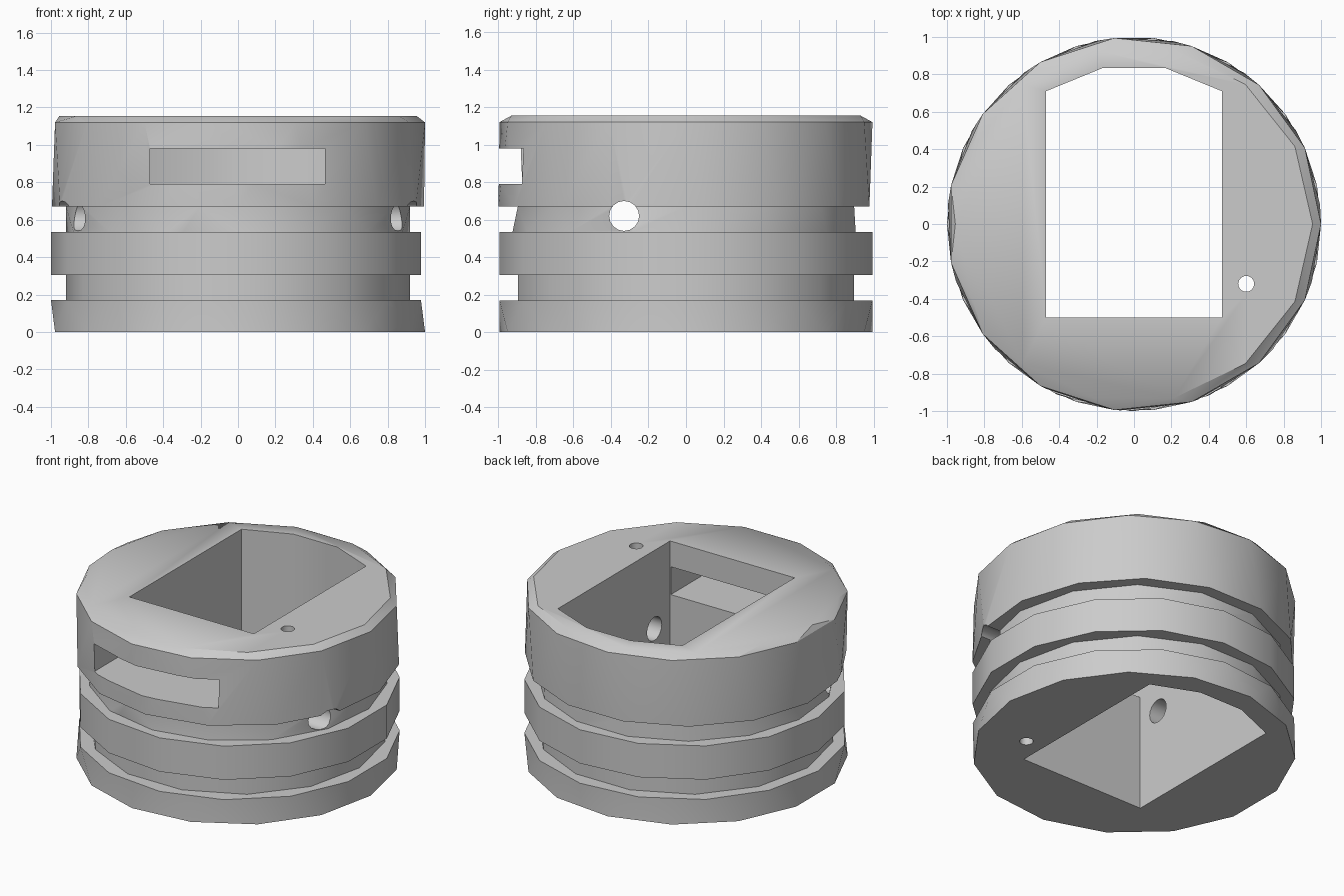
import bpy, bmesh
from math import cos, sin, pi, radians

cube = bpy.data.objects.get("Cube")
if cube:
    bpy.data.objects.remove(cube, do_unlink=True)

grey = bpy.data.materials.new("plain_grey")
grey.use_nodes = True
colour = (0.6, 0.6, 0.6, 1)
grey.diffuse_color = colour
grey.node_tree.nodes["Principled BSDF"].inputs["Base Color"].default_value = colour


def ring(z, radius, sides, turn=0):
    """Points of a regular polygon at height z, first corner at angle turn."""
    angles = [radians(turn) + 2 * pi * i / sides for i in range(sides)]
    return [(radius * cos(a), radius * sin(a), z) for a in angles]


def hull(name, points):
    """Convex solid around the points, with flat areas merged."""
    bm = bmesh.new()
    verts = [bm.verts.new(p) for p in points]
    bmesh.ops.convex_hull(bm, input=verts)
    bmesh.ops.dissolve_limit(bm, angle_limit=0.002, verts=bm.verts, edges=bm.edges)
    bmesh.ops.recalc_face_normals(bm, faces=bm.faces)
    mesh = bpy.data.meshes.new(name)
    bm.to_mesh(mesh)
    bm.free()
    mesh.materials.append(grey)
    obj = bpy.data.objects.new(name, mesh)
    bpy.context.collection.objects.link(obj)
    return obj


def combine(target, tool, operation):
    """Apply a boolean and remove the tool."""
    tool.hide_render = True
    mod = target.modifiers.new(operation.lower(), "BOOLEAN")
    mod.operation = operation
    mod.solver = "EXACT"
    mod.object = tool
    bpy.context.view_layer.objects.active = target
    bpy.ops.object.modifier_apply(modifier=mod.name)
    bpy.data.objects.remove(tool, do_unlink=True)


# Stacked body: foot, groove, middle band, groove, upper drum with chamfer
body = hull("ring_body", ring(0, 1, 15) + ring(0.17, 1, 15, 180))
stack = [
    ("lower_groove", ring(0.17, 0.92, 14) + ring(0.305, 0.92, 14)),
    ("middle_band", ring(0.305, 1, 15, 180) + ring(0.535, 1, 15, 180)),
    ("upper_groove", ring(0.535, 0.925, 15, -90) + ring(0.67, 0.92, 14)),
    ("upper_drum", ring(0.67, 1, 15, -90) + ring(1.12, 1, 15) + ring(1.155, 0.955, 14)),
]
for name, points in stack:
    combine(body, hull(name, points), "UNION")

# Central opening with an angled back
outline = [(s * x, y) for s in (1, -1) for x, y in ((0.47, -0.5), (0.47, 0.71), (0.165, 0.835))]
combine(body, hull("opening_cutter", [(x, y, z) for x, y in outline for z in (-0.2, 1.4)]), "DIFFERENCE")

# Slot through the front wall
slot = [(x, y, z) for x in (-0.47, 0.465) for y in (-1.2, -0.3) for z in (0.79, 0.98)]
combine(body, hull("slot_cutter", slot), "DIFFERENCE")

# Cross hole from side to side
cross = [(x, u - 0.33, v + 0.62) for x in (-1.2, 1.2) for u, v, _ in ring(0, 0.08, 16)]
combine(body, hull("cross_hole_cutter", cross), "DIFFERENCE")

# Small vertical hole
pin = [(x + 0.6, y - 0.32, z) for z in (-0.2, 1.4) for x, y, _ in ring(0, 0.043, 14)]
combine(body, hull("pin_hole_cutter", pin), "DIFFERENCE")

# Smooth sides, keep hard edges
bpy.ops.object.select_all(action="DESELECT")
body.select_set(True)
bpy.context.view_layer.objects.active = body
bpy.ops.object.shade_smooth_by_angle(angle=radians(30))
